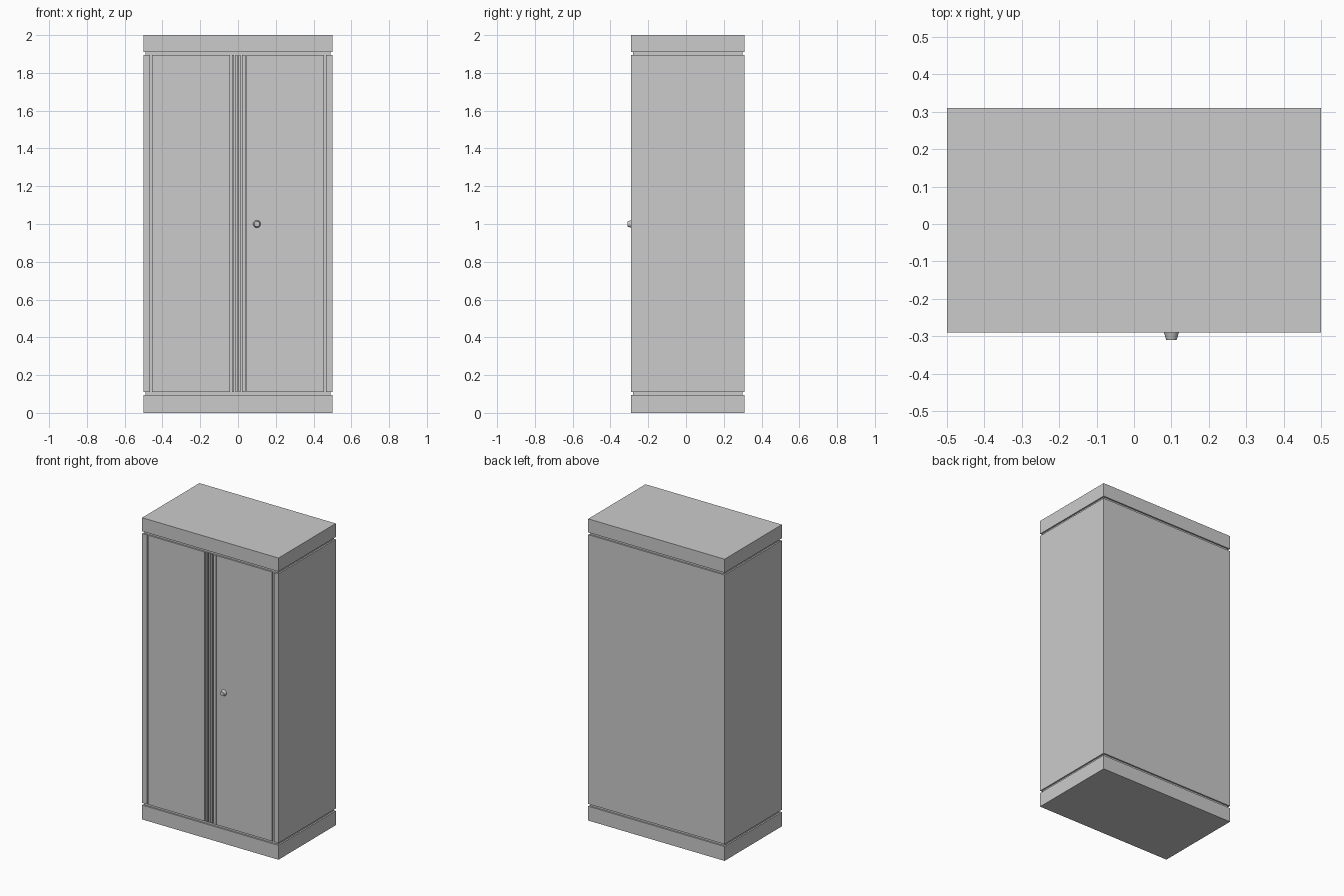
import bpy, bmesh, math

if "Cube" in bpy.data.objects:
    bpy.data.objects.remove(bpy.data.objects["Cube"])

FRONT, BACK, RECESS = -0.29, 0.31, -0.28
Z0, Z1 = 0.11, 1.895


def finish(name, bm):
    bmesh.ops.recalc_face_normals(bm, faces=bm.faces)
    me = bpy.data.meshes.new(name)
    bm.to_mesh(me)
    bm.free()
    ob = bpy.data.objects.new(name, me)
    bpy.context.collection.objects.link(ob)
    return ob


def prism(name, outline, z0, z1):
    """Extrude an xy outline from z0 to z1."""
    bm = bmesh.new()
    face = bm.faces.new([bm.verts.new((x, y, z0)) for x, y in outline])
    ext = bmesh.ops.extrude_face_region(bm, geom=[face])
    bmesh.ops.translate(bm, vec=(0, 0, z1 - z0),
                        verts=[v for v in ext["geom"] if isinstance(v, bmesh.types.BMVert)])
    return finish(name, bm)


def box(name, x0, x1, y0, y1, z0, z1):
    return prism(name, [(x0, y0), (x1, y0), (x1, y1), (x0, y1)], z0, z1)


# Plinth and top cap, each joined to the body by a slightly inset neck
box("plinth", -0.5, 0.5, FRONT, BACK, 0, 0.095)
box("top_cap", -0.5, 0.5, FRONT, BACK, 1.91, 2.0)
for name, a, b in (("lower_neck", 0.095, Z0), ("upper_neck", Z1, 1.91)):
    box(name, -0.49, 0.49, FRONT + 0.01, BACK - 0.01, a, b)

# Carcass with front stiles either side of the door recess
prism("carcass", [(-0.5, FRONT), (-0.466, FRONT), (-0.466, RECESS), (0.466, RECESS),
                  (0.466, FRONT), (0.5, FRONT), (0.5, BACK), (-0.5, BACK)], Z0, Z1)

# Doors and the narrow vertical grip strips between them
for name, a, b in (("left_door", -0.454, -0.042), ("right_door", 0.044, 0.454),
                   ("left_grip_strip", -0.032, -0.021), ("left_edge_strip", -0.014, -0.003),
                   ("right_edge_strip", 0.003, 0.012), ("right_grip_strip", 0.022, 0.04)):
    box(name, a, b, FRONT, RECESS, Z0, Z1)

# Tapered round knob on the right door
bpy.ops.mesh.primitive_cone_add(vertices=32, radius1=0.02, radius2=0.014, depth=0.02,
                                location=(0.1, -0.30, 1.0), rotation=(math.pi / 2, 0, 0))
bpy.context.object.name = "door_knob"
bpy.ops.object.shade_smooth_by_angle()
